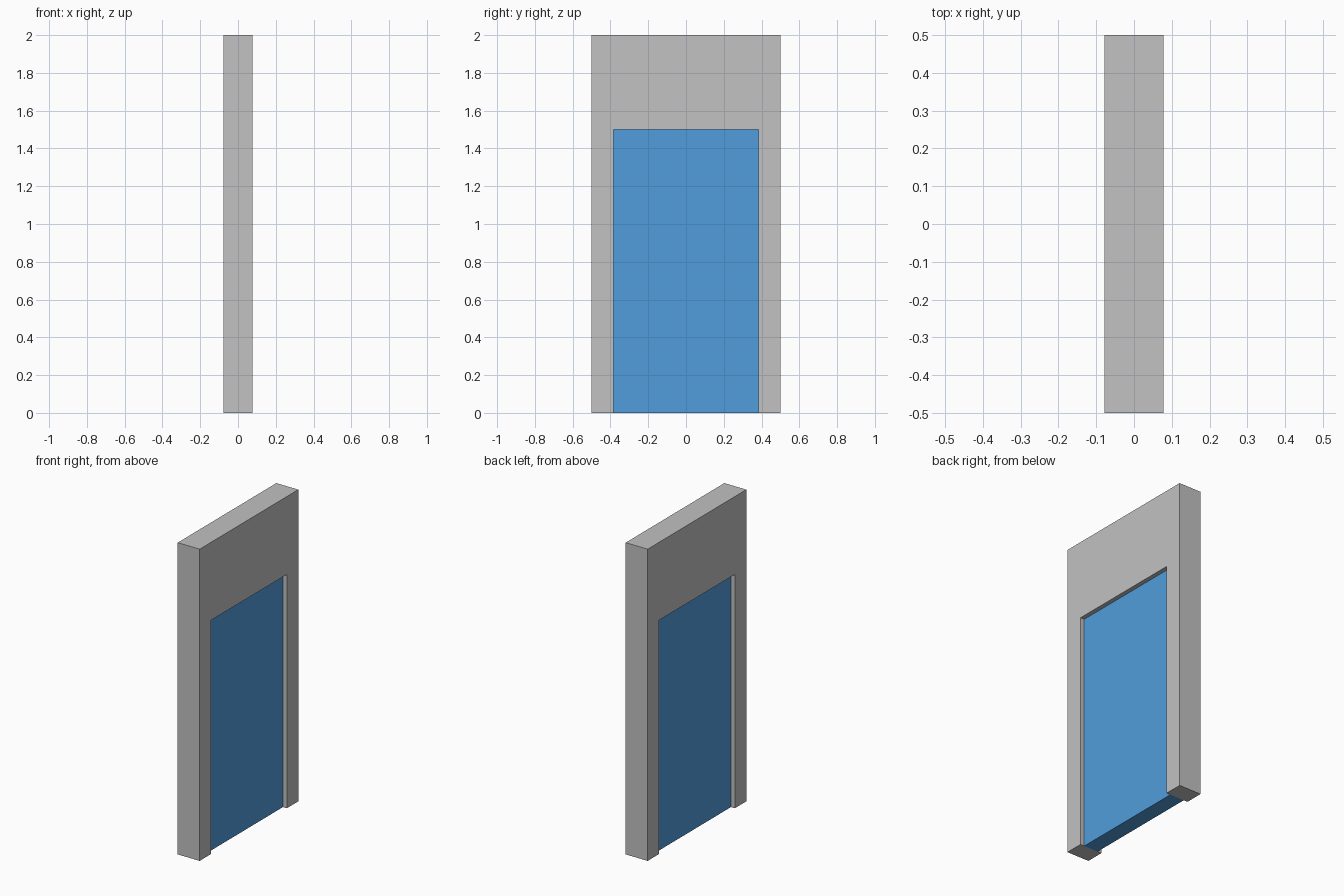
import bpy
import bmesh

if "Cube" in bpy.data.objects:
    bpy.data.objects.remove(bpy.data.objects["Cube"])

WALL_X = 0.078      # half thickness of the wall
DOOR_X = 0.05       # half thickness of the recessed door panel
DOOR_Y = 0.384      # half width of the doorway
DOOR_TOP = 1.5


def material(name, rgb):
    mat = bpy.data.materials.new(name)
    mat.diffuse_color = (*rgb, 1.0)
    mat.use_nodes = True
    mat.node_tree.nodes["Principled BSDF"].inputs["Base Color"].default_value = mat.diffuse_color
    return mat


def extruded(name, profile, half_x, mat):
    """Extrude a (y, z) outline symmetrically along x."""
    bm = bmesh.new()
    face = bm.faces.new([bm.verts.new((-half_x, y, z)) for y, z in profile])
    result = bmesh.ops.extrude_face_region(bm, geom=[face])
    verts = [g for g in result["geom"] if isinstance(g, bmesh.types.BMVert)]
    bmesh.ops.translate(bm, verts=verts, vec=(2 * half_x, 0, 0))
    bmesh.ops.recalc_face_normals(bm, faces=bm.faces)
    mesh = bpy.data.meshes.new(name)
    bm.to_mesh(mesh)
    bm.free()
    mesh.materials.append(mat)
    obj = bpy.data.objects.new(name, mesh)
    bpy.context.collection.objects.link(obj)
    return obj


grey = material("wall grey", (0.539, 0.539, 0.539))
blue = material("door blue", (0.082, 0.337, 0.716))

# Wall: an arch-shaped outline with a doorway open at the floor
extruded("wall", [(-0.5, 0), (-0.5, 2), (0.5, 2), (0.5, 0),
                  (DOOR_Y, 0), (DOOR_Y, DOOR_TOP),
                  (-DOOR_Y, DOOR_TOP), (-DOOR_Y, 0)], WALL_X, grey)

# Door: panel filling the doorway, recessed on both sides
extruded("door", [(-DOOR_Y, 0), (-DOOR_Y, DOOR_TOP),
                  (DOOR_Y, DOOR_TOP), (DOOR_Y, 0)], DOOR_X, blue)
